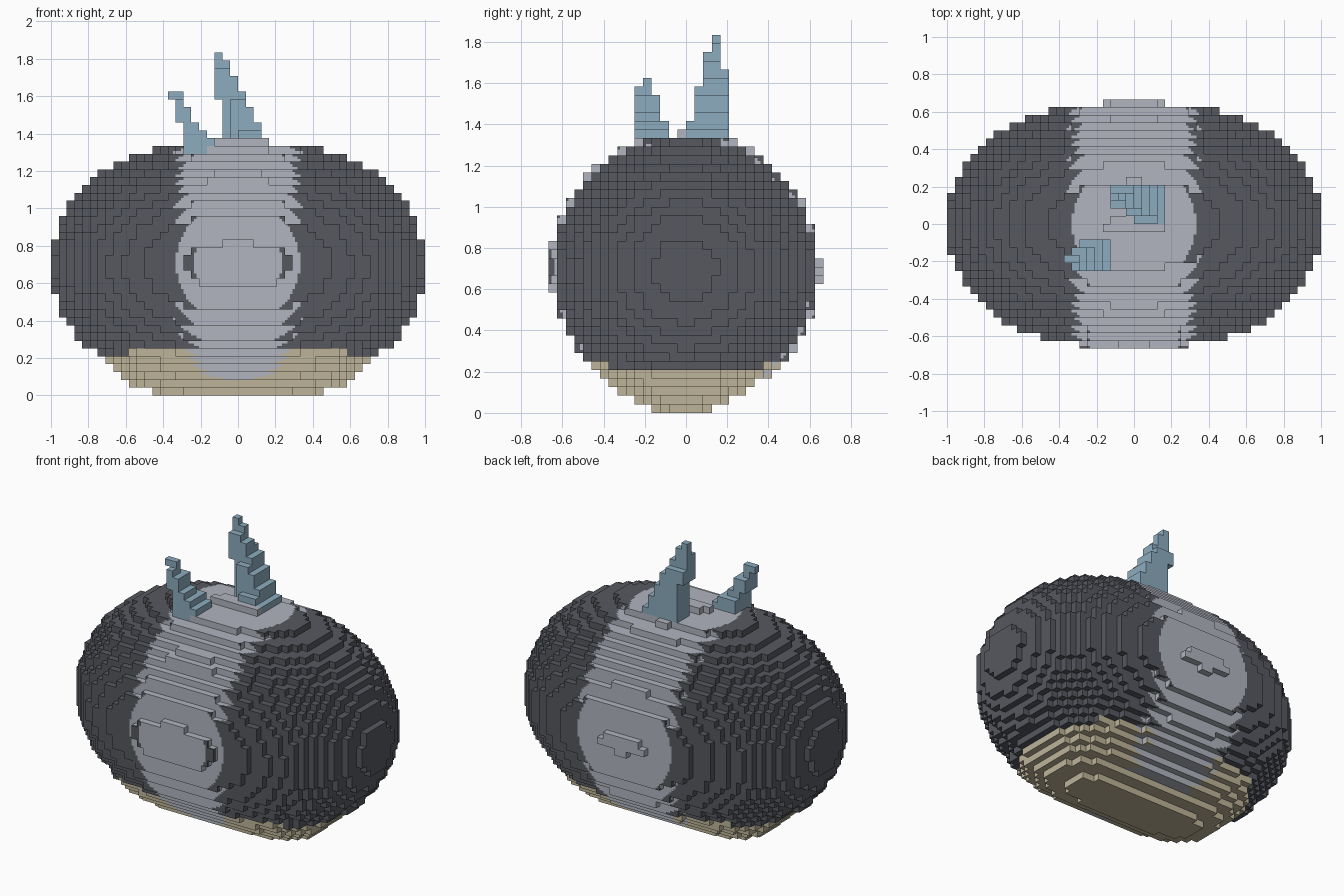
import bpy, bmesh
from mathutils import Vector

U = 1 / 24  # size of one block

cube = bpy.data.objects.get("Cube")
if cube:
    bpy.data.objects.remove(cube, do_unlink=True)


def material(name, rgb):
    m = bpy.data.materials.new(name)
    m.use_nodes = True
    m.diffuse_color = (*rgb, 1)
    m.node_tree.nodes["Principled BSDF"].inputs["Base Color"].default_value = (*rgb, 1)
    return m


charcoal = material("charcoal", (.093, .098, .114))
pale_grey = material("pale grey", (.44, .46, .52))
sand = material("sand", (.51, .456, .314))
blue = material("horn blue", (.266, .413, .521))


def build_blocks(name, cells, materials, paint=None, detail=None):
    """Skin a set of block cells; detail(cell) gives the splits per face side."""
    bm = bmesh.new()
    for cell in sorted(cells):
        n = detail(cell) if detail else 1
        for axis in range(3):
            for side in (0, 1):
                step = [0, 0, 0]
                step[axis] = 1 if side else -1
                if tuple(c + s for c, s in zip(cell, step)) in cells:
                    continue
                # two in-plane directions, ordered so the face points outward
                u, v = Vector((0, 0, 0)), Vector((0, 0, 0))
                u[(axis + 1) % 3] = 1 / n
                v[(axis + 2) % 3] = 1 / n
                base = Vector(cell)
                base[axis] += side
                if not side:
                    u, v = v, u
                for i in range(n):
                    for j in range(n):
                        p = base + u * i + v * j
                        quad = (p, p + u, p + u + v, p + v)
                        f = bm.faces.new([bm.verts.new(q * U) for q in quad])
                        if paint:
                            f.material_index = paint(p + (u + v) / 2)
    bmesh.ops.remove_doubles(bm, verts=bm.verts, dist=U / 50)
    mesh = bpy.data.meshes.new(name)
    bm.to_mesh(mesh)
    bm.free()
    for m in materials:
        mesh.materials.append(m)
    obj = bpy.data.objects.new(name, mesh)
    bpy.context.collection.objects.link(obj)
    return obj


# Body: barrel-like rounded hull with a longer, squarer belly underneath
def in_hull(x, y, z):
    return (abs(x) / 24) ** 2.7 + ((y + .1) / 15.65) ** 2 + ((z - 16.75) / 15.8) ** 2 <= 1


def in_belly(x, y, z):
    return z < 6 and (abs(x) / 20.1) ** 5 + ((y + .3) / 14) ** 2 + ((z - 17) / 17) ** 2 <= 1


body = set()
for x in range(-24, 24):
    for y in range(-16, 16):
        for z in range(33):
            centre = (x + .5, y + .5, z + .5)
            if in_hull(*centre) or in_belly(*centre):
                body.add((x, y, z))


# Body paint: a ball-shaped region makes the scalloped band, sand below
def body_paint(p):
    if p.z >= 2 and (p - Vector((0, 0, 17))).length < 16.97:
        return 1
    if p.z < (6 if abs(p.x) < 14 else 5):
        return 2
    return 0


build_blocks("body", body, (charcoal, pale_grey, sand), body_paint,
             lambda c: 3 if -10 < c[0] < 9 else 1)

# Large horn: leans to the right as it rises, with a stepped slope
large = set()
for z in range(32, 44):
    y_low = 3 if z > 41 else 2 if z > 37 else 1 if z > 33 else 0
    y_high = 3 if z > 39 else 4
    for x in range(-3 if z > 37 else -2, (44 - z) // 2 - 2):
        for y in range(y_low, y_high + 1):
            if y >= min(2, -x):
                large.add((x, y, z))
build_blocks("large_horn", large, (blue,))

# Small horn: slabs as z range, x range, y range
slabs = [
    ((38, 39), (-9, -7), (-5, -4)),
    ((37, 38), (-8, -7), (-6, -4)),
    ((35, 37), (-8, -6), (-6, -3)),
    ((34, 35), (-7, -5), (-6, -3)),
    ((33, 34), (-7, -4), (-6, -2)),
    ((31, 33), (-7, -3), (-6, -2)),
]
small = {(x, y, z) for zs, xs, ys in slabs
         for x in range(*xs) for y in range(*ys) for z in range(*zs)}
build_blocks("small_horn", small - body, (blue,))
